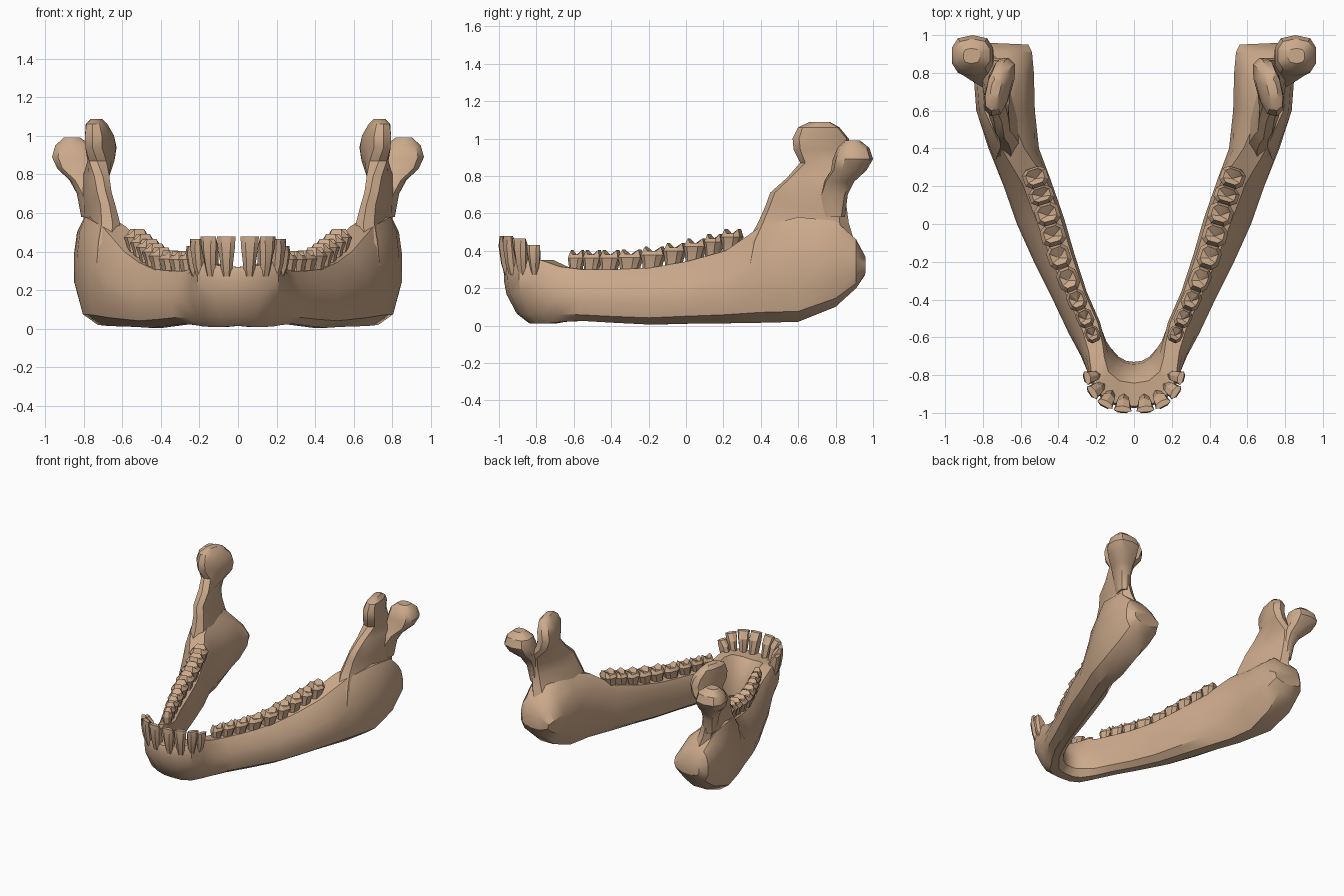
import bpy, bmesh, math
from mathutils import Vector

if "Cube" in bpy.data.objects:
    bpy.data.objects.remove(bpy.data.objects["Cube"])

bone = bpy.data.materials.new("bone_tan")
bone.diffuse_color = (0.60, 0.40, 0.26, 1)
bone.use_nodes = True
bone.node_tree.nodes["Principled BSDF"].inputs["Base Color"].default_value = bone.diffuse_color


def finish(name, bm, angle=28):
    """Turn a bmesh of the right half into a mirrored object."""
    bmesh.ops.recalc_face_normals(bm, faces=bm.faces)
    me = bpy.data.meshes.new(name)
    bm.to_mesh(me)
    bm.free()
    ob = bpy.data.objects.new(name, me)
    bpy.context.collection.objects.link(ob)
    me.materials.append(bone)
    bpy.ops.object.select_all(action='DESELECT')
    ob.select_set(True)
    bpy.context.view_layer.objects.active = ob
    bpy.ops.object.shade_smooth_by_angle(angle=math.radians(angle))
    m = ob.modifiers.new("mirror", 'MIRROR')
    m.use_clip = True
    return ob


def loft(bm, rings, cap_start=True, cap_end=True):
    vs = [[bm.verts.new(p) for p in r] for r in rings]
    n = len(vs[0])
    for a, b in zip(vs, vs[1:]):
        for i in range(n):
            j = (i + 1) % n
            bm.faces.new((a[i], a[j], b[j], b[i]))
    if cap_start:
        bm.faces.new(vs[0][::-1])
    if cap_end:
        bm.faces.new(vs[-1])
    return vs


# Jaw body: cross-sections (u = outer to inner, v = bottom to top)
SIDE = [(.35, 0), (.08, .12), (0, .38), (.08, .62), (.27, .88), (.42, 1),
        (.93, 1), (1, .85), (.97, .42), (.88, .12), (.65, 0)]
CHIN = [(.55, 0), (.30, .16), (.08, .50), (.03, .72), (.02, .92), (.06, 1),
        (.55, 1), (.72, .85), (.95, .48), (1, .16), (.85, 0)]
ANGLE = [(.35, 0), (.10, .1), (0, .32), (0, .62), (.05, .87), (.14, 1),
         (.55, 1), (.82, .85), (1, .58), (.95, .22), (.70, 0)]
# outer xy, inner xy, bottom, top, blend (positive: chin, negative: angle)
SECTIONS = [
    (0, -.98, 0, -.73, .015, .32, 1),
    (.12, -.96, .04, -.725, .01, .33, 1),
    (.215, -.90, .08, -.70, .01, .35, .9),
    (.25, -.80, .11, -.66, .012, .35, .7),
    (.285, -.70, .14, -.62, .02, .315, .3),
    (.345, -.58, .18, -.52, .025, .30, 0),
    (.43, -.40, .25, -.36, .015, .30, 0),
    (.53, -.20, .315, -.16, .005, .31, 0),
    (.62, 0, .37, .03, .01, .345, 0),
    (.69, .20, .435, .23, .012, .40, -.1),
    (.77, .40, .50, .40, .015, .53, -.6),
    (.835, .60, .525, .60, .02, .58, -1),
    (.85, .80, .53, .80, .10, .56, -1),
    (.835, .91, .54, .91, .20, .46, -1),
    (.79, .96, .56, .95, .27, .37, -1),
]
rings = []
for ox, oy, ix, iy, zb, zt, k in SECTIONS:
    other = CHIN if k > 0 else ANGLE
    ring = []
    for (u0, v0), (u1, v1) in zip(SIDE, other):
        u = u0 + (u1 - u0) * abs(k)
        v = v0 + (v1 - v0) * abs(k)
        ring.append((ox + (ix - ox) * u, oy + (iy - oy) * u, zb + (zt - zb) * v))
    rings.append(ring)
bm = bmesh.new()
loft(bm, rings, cap_start=False)
finish("jaw_body", bm, 32)


def blade(name, levels, n=10):
    """Stack of flattened ovals: z, front xy, back xy, thickness."""
    rings = []
    for z, fx, fy, bx, by, t in levels:
        f, b = Vector((fx, fy, z)), Vector((bx, by, z))
        mid, half = (f + b) / 2, (b - f) / 2
        side = Vector((half.y, -half.x, 0)).normalized() * t / 2
        ring = []
        for i in range(n):
            a = 2 * math.pi * i / n
            c, s = math.cos(a), math.sin(a)
            ring.append(mid + half * math.copysign(abs(c) ** .8, c)
                        + side * math.copysign(abs(s) ** .7, s))
        rings.append(ring)
    bm = bmesh.new()
    loft(bm, rings)
    finish(name, bm, 32)


# Rising branch with its front horn
blade("ramus_and_coronoid", [
    (.33, .66, .30, .71, .92, .20),
    (.45, .655, .33, .73, .90, .18),
    (.55, .65, .385, .76, .87, .14),
    (.64, .665, .425, .775, .858, .115),
    (.71, .685, .45, .78, .865, .11),
    (.79, .70, .54, .77, .88, .115),
    (.87, .73, .61, .69, .88, .13),
    (.94, .755, .575, .665, .88, .13),
    (1.0, .755, .57, .68, .87, .13),
    (1.06, .755, .60, .71, .82, .10),
    (1.088, .745, .66, .72, .77, .05),
])

# Joint head on its neck
blade("condyle", [
    (.58, .74, .72, .785, .85, .09),
    (.70, .77, .72, .795, .865, .10),
    (.77, .795, .74, .81, .90, .14),
    (.83, .84, .775, .84, .965, .20),
    (.89, .855, .785, .855, 1.0, .225),
    (.95, .855, .81, .855, .98, .19),
    (.99, .86, .85, .86, .93, .09),
])


# Cheek teeth along the ridge
def path(y):
    pts = [(-.66, .185), (-.40, .305), (-.18, .395), (.06, .46), (.32, .545)]
    for (y0, x0), (y1, x1) in zip(pts, pts[1:]):
        if y <= y1:
            break
    return x0 + (x1 - x0) * (y - y0) / (y1 - y0)


def gum(y):
    return .30 + .13 * max(0, (y + .35) / .65) ** 1.5


bm = bmesh.new()
bounds = [-.63, -.55, -.46, -.36, -.24, -.12, -.01, .10, .19, .29]
for k, (y0, y1) in enumerate(zip(bounds, bounds[1:])):
    yc = (y0 + y1) / 2
    along = Vector((path(y1) - path(y0), y1 - y0, 0))
    length = along.length
    along.normalize()
    across = Vector((along.y, -along.x, 0))
    wide = .075 + .055 * min(1, k / 5)
    g = gum(yc)
    top = g + .092
    c = Vector((path(yc), yc, 0))
    rings = []
    for z, s in ((g - .06, .62), (g + .02, .80), (g + .06, 1.0), (top, .72)):
        ring = []
        for i in range(8):
            a = 2 * math.pi * (i + .5) / 8
            cusp = (.012 if i % 4 in (0, 3) else -.012) if z == top else 0
            p = (c + along * math.copysign(abs(math.cos(a)) ** .7, math.cos(a)) * length * .53 * s
                 + across * math.copysign(abs(math.sin(a)) ** .7, math.sin(a)) * wide * .53 * s)
            p += along * (z - g) * .12
            p.z = z + cusp
            ring.append(p)
        rings.append(ring)
    vs = loft(bm, rings, cap_end=False)
    pit = bm.verts.new(c + Vector((0, 0, top - .018)))
    for i in range(8):
        bm.faces.new((vs[-1][i], vs[-1][(i + 1) % 8], pit))
finish("cheek_teeth", bm, 25)

# Front teeth: chisels fanned round the chin (x, y, width, top, facing angle)
bm = bmesh.new()
for x, y, w, top, deg in ((.057, -.945, .095, .478, 5), (.135, -.92, .09, .478, 28),
                          (.19, -.87, .085, .465, 55), (.213, -.805, .075, .43, 75)):
    a = math.radians(deg)
    out = Vector((math.sin(a), -math.cos(a), 0))
    along = Vector((math.cos(a), math.sin(a), 0))
    rings = []
    for t, s, d, push in ((0, .55, .07, -.012), (.3, .68, .085, 0),
                          (.75, .95, .075, .018), (1, 1, .03, .035)):
        z = .27 + (top - .27) * t
        c = Vector((x, y, z)) + out * push
        rings.append([c + along * (i * w * s / 2) + out * (j * d / 2)
                      for i, j in ((-1, .5), (-.5, 1), (.5, 1), (1, .5),
                                   (.75, -.7), (0, -1.1), (-.75, -.7))])
    loft(bm, rings)
finish("front_teeth", bm, 25)
